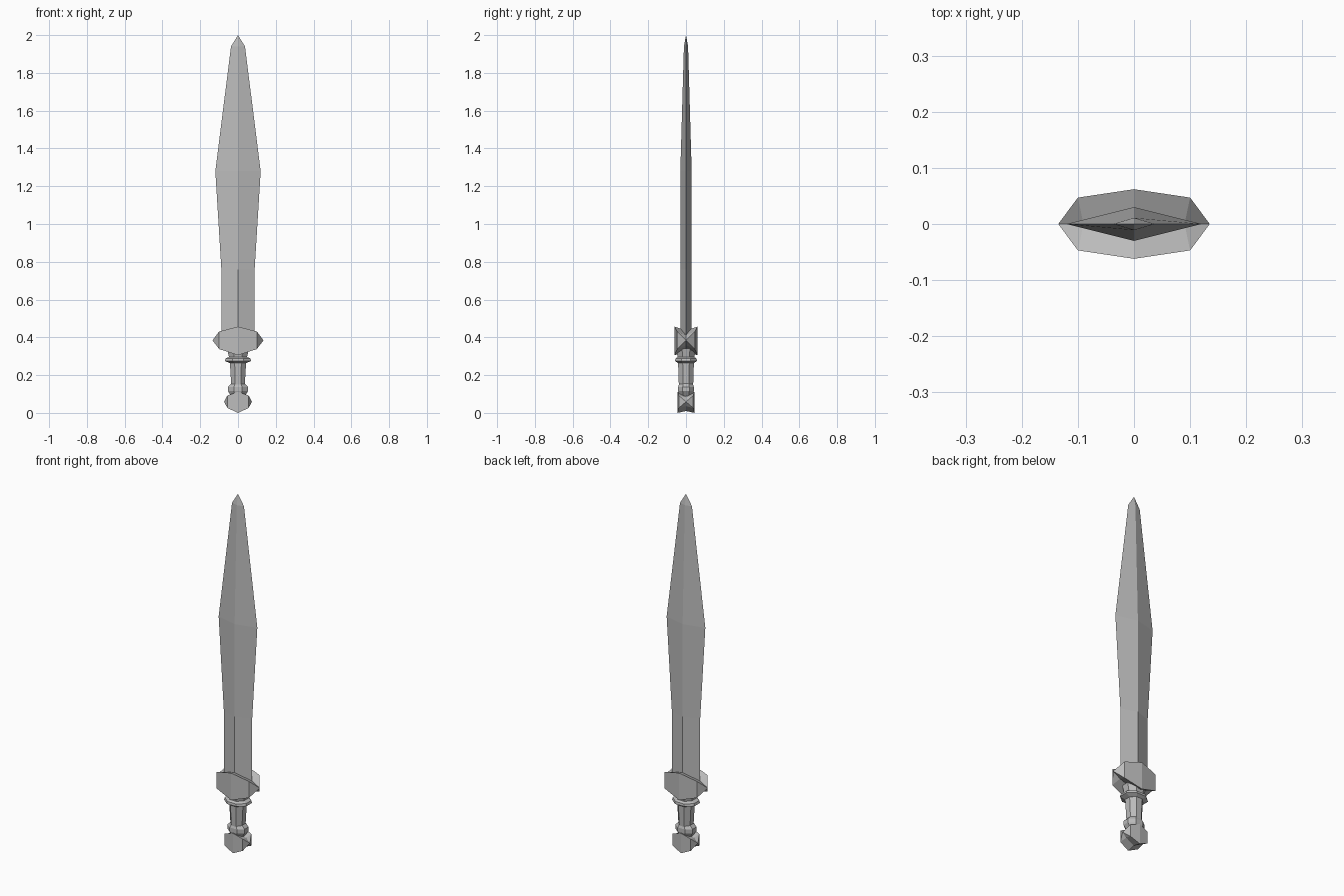
import bpy, bmesh
from math import cos, sin, pi

old = bpy.data.objects.get("Cube")
if old:
    bpy.data.objects.remove(old, do_unlink=True)

steel = bpy.data.materials.new("plain_grey")
steel.use_nodes = True
grey = (0.5, 0.5, 0.5, 1)
steel.diffuse_color = grey
steel.node_tree.nodes["Principled BSDF"].inputs["Base Color"].default_value = grey


def loft(name, rings, start=None, end=None):
    """Skin a list of rings; close each end with a fan to a point or a flat cap."""
    bm = bmesh.new()
    loops = [[bm.verts.new(p) for p in ring] for ring in rings]
    n = len(loops[0])
    for a, b in zip(loops, loops[1:]):
        for i in range(n):
            j = (i + 1) % n
            bm.faces.new((a[i], a[j], b[j], b[i]))
    for loop, point in ((loops[0], start), (loops[-1], end)):
        if point:
            apex = bm.verts.new(point)
            for i in range(n):
                bm.faces.new((loop[i], loop[(i + 1) % n], apex))
        else:
            bm.faces.new(loop)
    bmesh.ops.recalc_face_normals(bm, faces=bm.faces)
    mesh = bpy.data.meshes.new(name)
    bm.to_mesh(mesh)
    bm.free()
    mesh.materials.append(steel)
    obj = bpy.data.objects.new(name, mesh)
    bpy.context.collection.objects.link(obj)
    return obj


def oval(rx, ry, z, sides=8):
    turn = pi / sides if sides == 8 else 0
    k = 1 / cos(turn)
    return [(rx * k * cos(2 * pi * i / sides + turn),
             ry * k * sin(2 * pi * i / sides + turn), z) for i in range(sides)]


def faceted_block(name, centre, shoulder, tip, dip):
    """Block with pointed ends; centre and shoulder are (x, half depth, low, high)."""
    def section(x, y, lo, hi):
        return [(x, -y, hi), (x * 0.9, 0, hi - dip), (x, y, hi),
                (x, y, lo), (x * 0.9, 0, lo + dip), (x, -y, lo)]
    x, y, lo, hi = shoulder
    mid = (lo + hi) / 2
    return loft(name, [section(-x, y, lo, hi), section(*centre), section(x, y, lo, hi)],
                (-tip, 0, mid), (tip, 0, mid))


# Leaf-shaped blade with a diamond section
blade = [(0.088, 0.03, 0.36), (0.088, 0.03, 0.76), (0.12, 0.03, 1.28), (0.037, 0.011, 1.94)]
loft("blade", [oval(*r, sides=4) for r in blade], end=(0, 0, 2))

# Guard and pommel share one faceted form
faceted_block("guard", (0, 0.062, 0.305, 0.457), (0.1, 0.047, 0.338, 0.431), 0.135, 0.02)
faceted_block("pommel", (0, 0.045, 0.0, 0.112), (0.056, 0.038, 0.026, 0.092), 0.074, 0.01)

# Collar, grip and lower ring
loft("collar", [oval(*r) for r in ((0.044, 0.042, 0.264), (0.07, 0.058, 0.275), (0.066, 0.056, 0.288),
                                   (0.048, 0.044, 0.296), (0.058, 0.05, 0.34))])
loft("grip", [oval(*r) for r in ((0.036, 0.036, 0.08), (0.036, 0.038, 0.15), (0.043, 0.042, 0.27))])
loft("lower_ring", [oval(*r) for r in ((0.036, 0.034, 0.09), (0.053, 0.042, 0.115),
                                       (0.053, 0.042, 0.138), (0.036, 0.036, 0.155))])
